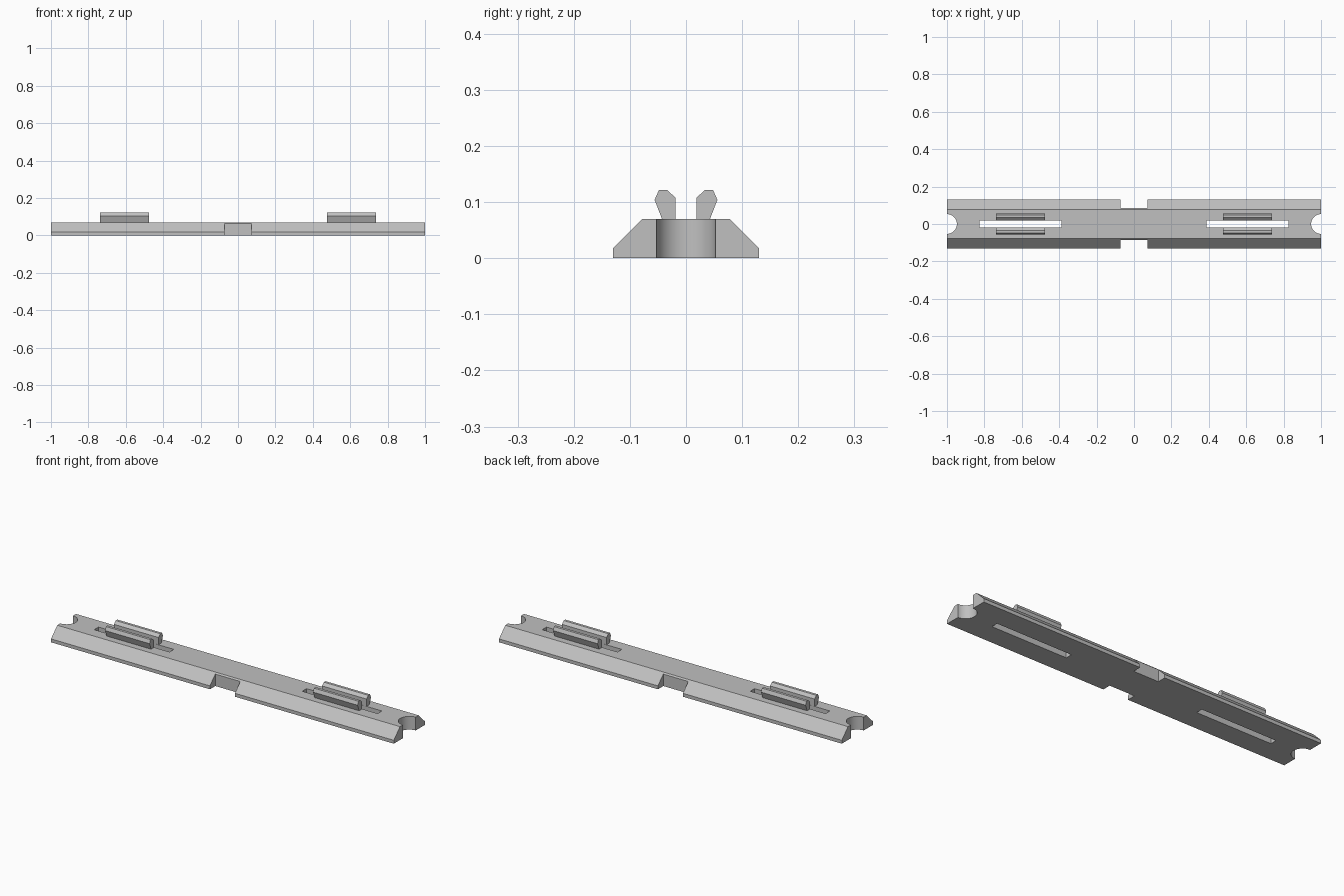
import bpy, bmesh
from math import radians

cube = bpy.data.objects.get("Cube")
if cube:
    bpy.data.objects.remove(cube, do_unlink=True)

grey = bpy.data.materials.new("plain grey")
grey.use_nodes = True
colour = (0.53, 0.53, 0.53, 1)
grey.diffuse_color = colour
grey.node_tree.nodes["Principled BSDF"].inputs["Base Color"].default_value = colour


def finish(name, bm):
    bmesh.ops.recalc_face_normals(bm, faces=bm.faces)
    mesh = bpy.data.meshes.new(name)
    bm.to_mesh(mesh)
    bm.free()
    mesh.materials.append(grey)
    obj = bpy.data.objects.new(name, mesh)
    bpy.context.collection.objects.link(obj)
    return obj


def extrude_x(name, profile, x0, x1):
    """Extrude a (y, z) profile along x."""
    bm = bmesh.new()
    face = bm.faces.new([bm.verts.new((x0, y, z)) for y, z in profile])
    moved = bmesh.ops.extrude_face_region(bm, geom=[face], use_keep_orig=True)["geom"]
    verts = [v for v in moved if isinstance(v, bmesh.types.BMVert)]
    bmesh.ops.translate(bm, verts=verts, vec=(x1 - x0, 0, 0))
    return finish(name, bm)


def box(name, x0, x1, y0, y1, z0, z1):
    return extrude_x(name, [(y0, z0), (y1, z0), (y1, z1), (y0, z1)], x0, x1)


def cylinder(name, x, radius):
    bm = bmesh.new()
    bmesh.ops.create_cone(bm, cap_ends=True, segments=64, radius1=radius,
                          radius2=radius, depth=0.4)
    bmesh.ops.translate(bm, verts=bm.verts, vec=(x, 0, 0))
    return finish(name, bm)


def activate(obj):
    bpy.ops.object.select_all(action="DESELECT")
    obj.select_set(True)
    bpy.context.view_layer.objects.active = obj


# Long bar with sloping sides
half = [(0.13, 0), (0.13, 0.018), (0.078, 0.07)]
bar = extrude_x("bar", half + [(-y, z) for y, z in reversed(half)], -1, 1)

# Cutters: end scoops, long slots and middle side notches
cutters = []
for s in (-1, 1):
    cutters.append(cylinder("scoop_cutter", s, 0.053))
    cutters.append(box("slot_cutter", s * 0.607 - 0.22, s * 0.607 + 0.22,
                       -0.018, 0.018, -0.1, 0.2))
    notch = box("notch_cutter", -0.073, 0.073, s * 0.085, s * 0.2, -0.1, 0.2)
    cutters.append(notch)

for cutter in cutters:
    cutter.hide_render = True
    mod = bar.modifiers.new("cut", "BOOLEAN")
    mod.operation = "DIFFERENCE"
    mod.solver = "EXACT"
    mod.object = cutter
    activate(bar)
    bpy.ops.object.modifier_apply(modifier=mod.name)
    bpy.data.objects.remove(cutter, do_unlink=True)

activate(bar)
bpy.ops.object.shade_smooth_by_angle(angle=radians(30))

# Pairs of snap clips beside each slot
clip = [(0.019, 0.068), (0.019, 0.108), (0.034, 0.122),
        (0.048, 0.122), (0.056, 0.104), (0.042, 0.068)]
for side, s in (("right", -1), ("left", 1)):
    for place, t in (("front", -1), ("back", 1)):
        extrude_x(f"{side}_{place}_clip", [(t * y, z) for y, z in clip],
                  s * 0.607 - 0.13, s * 0.607 + 0.13)
